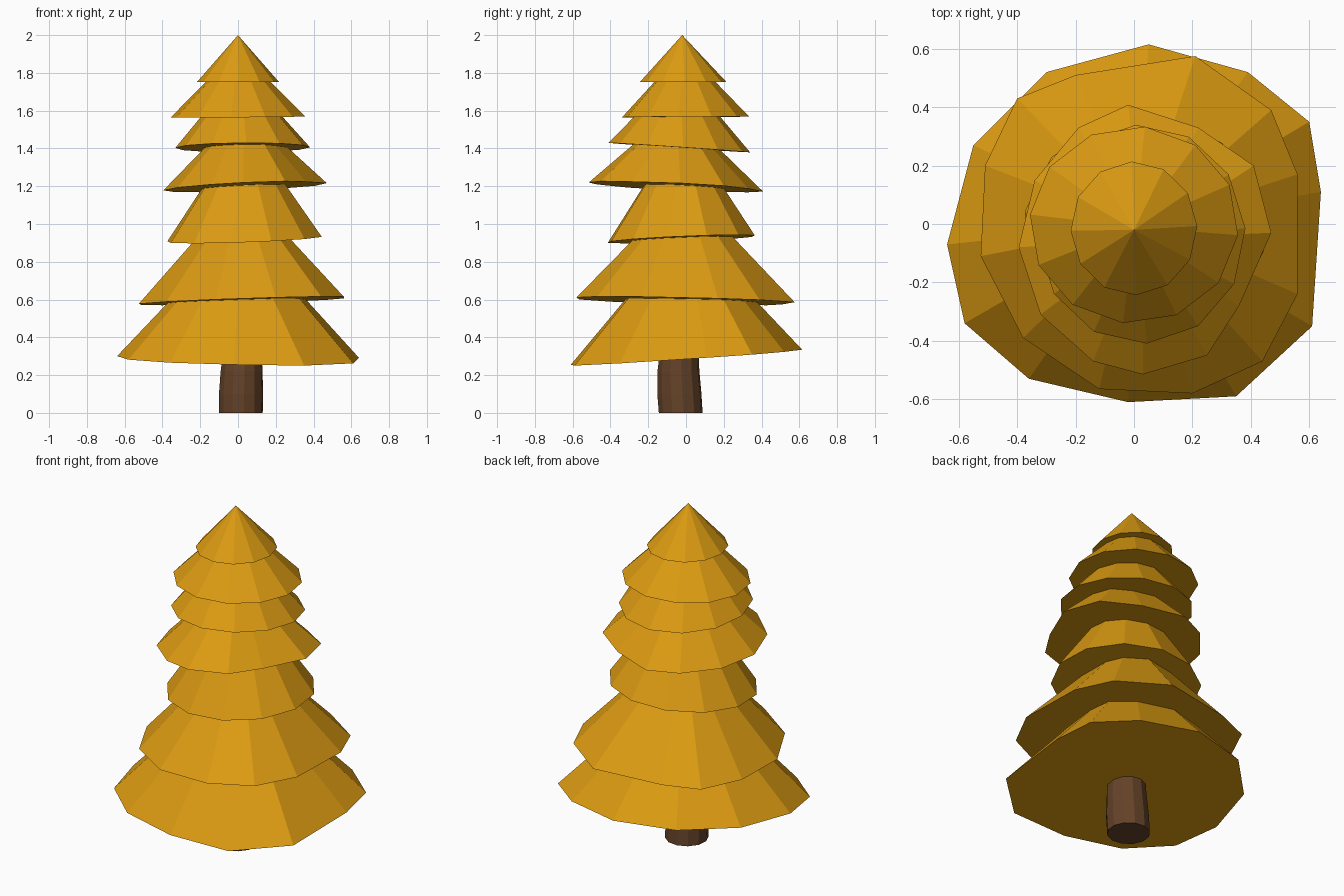
import bpy, bmesh, math

if "Cube" in bpy.data.objects:
    bpy.data.objects.remove(bpy.data.objects["Cube"])

SIDES = 12


def material(name, rgb):
    m = bpy.data.materials.new(name)
    m.diffuse_color = (*rgb, 1)
    m.use_nodes = True
    m.node_tree.nodes["Principled BSDF"].inputs["Base Color"].default_value = m.diffuse_color
    return m


foliage = material("golden foliage", (0.716, 0.328, 0.006))
bark = material("brown bark", (0.130, 0.056, 0.022))


def ellipse(cx, cy, rx, ry, phase):
    return [(cx + rx * math.cos(math.radians(phase) + math.tau * i / SIDES),
             cy + ry * math.sin(math.radians(phase) + math.tau * i / SIDES))
            for i in range(SIDES)]


def loft(name, rings, mat, apex=None):
    """Flat-faced skin through rings of points, capped or brought to a point."""
    bm = bmesh.new()
    rows = [[bm.verts.new(p) for p in ring] for ring in rings]
    n = len(rows[0])
    bm.faces.new(rows[0][::-1])
    for a, b in zip(rows, rows[1:]):
        for i in range(n):
            j = (i + 1) % n
            bm.faces.new((a[i], a[j], b[j], b[i]))
    top = rows[-1]
    if apex:
        tip = bm.verts.new(apex)
        for i in range(n):
            bm.faces.new((top[i], top[(i + 1) % n], tip))
    else:
        bm.faces.new(top)
    bmesh.ops.recalc_face_normals(bm, faces=bm.faces)
    me = bpy.data.meshes.new(name)
    bm.to_mesh(me)
    bm.free()
    me.materials.append(mat)
    ob = bpy.data.objects.new(name, me)
    bpy.context.collection.objects.link(ob)


# Uneven outlines of the widest tiers, counter-clockwise
skirt = [(.64, .11), (.60, .35), (.39, .52), (.05, .615), (-.30, .52), (-.55, .27),
         (-.64, -.07), (-.58, -.34), (-.36, -.53), (-.02, -.61), (.35, -.59), (.61, -.35)]
second = [(.56, .17), (.47, .39), (.21, .575), (-.20, .51), (-.40, .43), (-.51, .20),
          (-.525, -.11), (-.38, -.39), (-.12, -.565), (.20, -.58), (.44, -.47), (.56, -.24)]
fourth = [(.47, -.03), (.41, .20), (.22, .33), (-.02, .408), (-.19, .33), (-.34, .15),
          (-.395, -.08), (-.32, -.31), (-.14, -.47), (.03, -.515), (.25, -.45), (.36, -.28)]

# outline, centre, rim height, tilt along x and y, taper per unit height, height
tiers = [
    (skirt, (.01, .00), .295, -.016, .066, 1.45, .34),
    (second, (.02, -.005), .592, .032, -.022, 1.65, .36),
    (ellipse(.035, -.025, .415, .395, 20), (.03, -.02), .92, .036, .044, 1.65, .31),
    (fourth, (.03, -.05), 1.193, .047, -.049, 2.36, .25),
    (ellipse(.025, -.035, .357, .375, 3), (.01, -.03), 1.402, .007, -.067, 2.4, .19),
    (ellipse(.0, -.003, .358, .338, -6), (.0, -.01), 1.567, .007, .007, 2.8, .21),
]
for k, (outline, (cx, cy), z, sx, sy, taper, h) in enumerate(tiers):
    rings = []
    for dz in (0, h):
        s = 1 - taper * dz
        rings.append([(cx + (x - cx) * s, cy + (y - cy) * s,
                       z + dz + (sx * x + sy * y) * s) for x, y in outline])
    loft(f"foliage_tier_{k + 1}", rings, foliage)

# Pointed treetop
rim = [(x, y, 1.752) for x, y in ellipse(.0, -.015, .217, .229, 2)]
loft("treetop", [rim], foliage, apex=(.0, -.02, 2.0))

# Slightly bent trunk
bends = [(0, .015, -.028, .117), (.1, .016, -.035, .118),
         (.22, .019, -.04, .112), (.36, .024, -.035, .10)]
loft("trunk", [[(x, y, z) for x, y in ellipse(cx, cy, r, r, 8)]
               for z, cx, cy, r in bends], bark)
